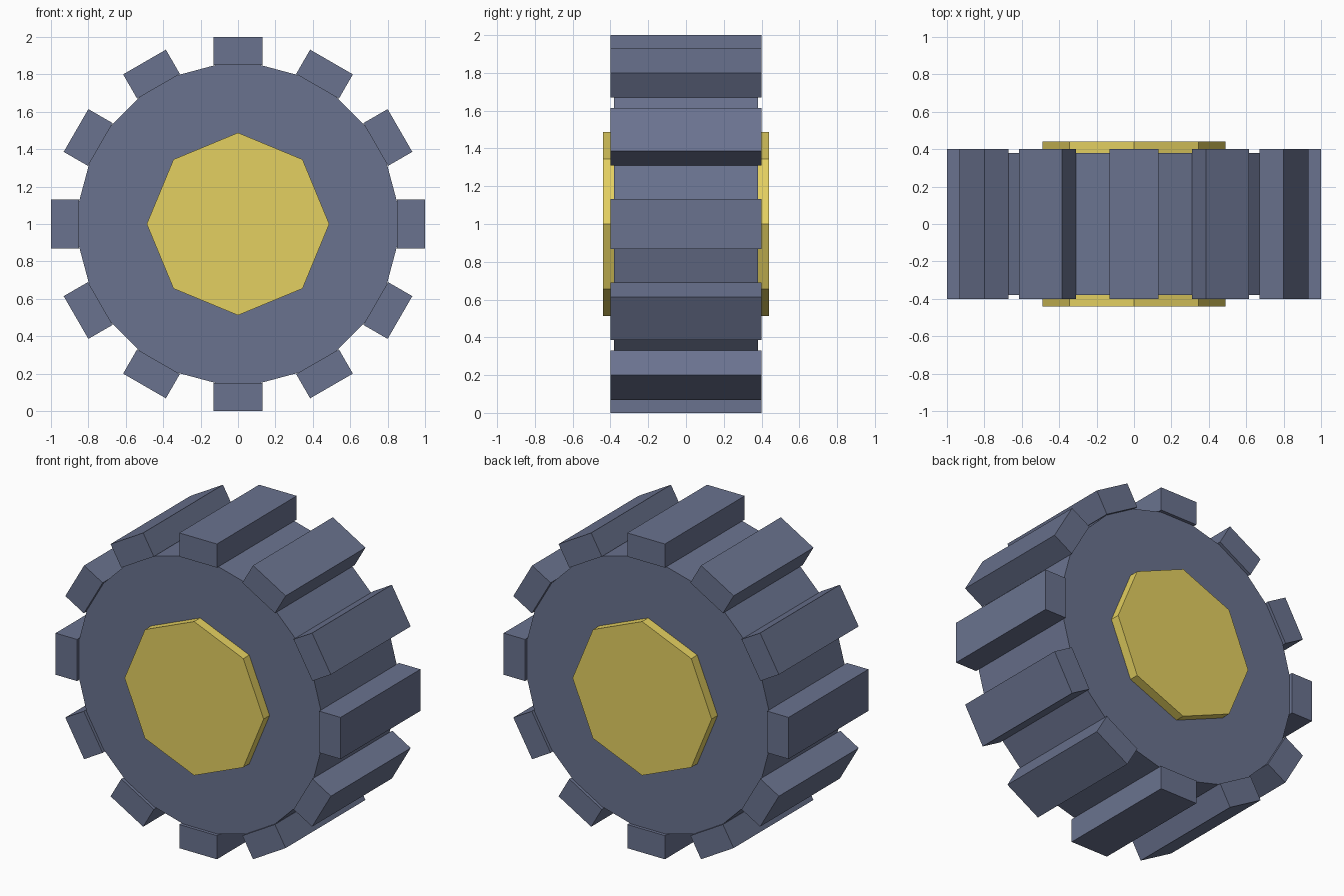
import bpy
import math
from mathutils import Matrix

default = bpy.data.objects.get("Cube")
if default:
    bpy.data.objects.remove(default, do_unlink=True)

CENTRE = Matrix.Translation((0, 0, 1))
LUGS = 12
LUG_WIDTH, LUG_BASE, LUG_TOP, LUG_DEPTH = 0.264, 0.85, 1.0, 0.8


def make_material(name, color):
    mat = bpy.data.materials.new(name)
    mat.use_nodes = True
    mat.diffuse_color = (*color, 1)
    mat.node_tree.nodes["Principled BSDF"].inputs["Base Color"].default_value = (*color, 1)
    return mat


def finish(name, mat):
    obj = bpy.context.object
    obj.name = name
    obj.data.materials.append(mat)
    return obj


def disc(name, sides, radius, y_min, y_max, mat):
    """Flat-sided disc along y with one corner on the x axis."""
    bpy.ops.mesh.primitive_cylinder_add(vertices=sides, radius=radius, depth=y_max - y_min)
    obj = finish(name, mat)
    obj.data.transform(Matrix.Rotation(math.pi / 2, 4, 'X'))
    obj.matrix_world = CENTRE @ Matrix.Translation((0, (y_min + y_max) / 2, 0))
    return obj


rubber = make_material("slate rubber", (0.144, 0.171, 0.275))
yellow = make_material("yellow hub", (0.775, 0.631, 0.119))

# Tyre body
disc("tyre_body", LUGS, 0.882, -0.38, 0.38, rubber)

# Hub caps on both sides
disc("front_hub", 8, 0.488, -0.44, -0.3, yellow)
disc("back_hub", 8, 0.488, 0.3, 0.44, yellow)

# Tread lugs around the rim
for i in range(LUGS):
    bpy.ops.mesh.primitive_cube_add(size=1)
    lug = finish(f"tread_lug_{i + 1}", rubber)
    lug.data.transform(Matrix.Diagonal((LUG_WIDTH, LUG_DEPTH, LUG_TOP - LUG_BASE, 1)))
    lug.data.transform(Matrix.Translation((0, 0, (LUG_TOP + LUG_BASE) / 2)))
    lug.matrix_world = CENTRE @ Matrix.Rotation(i * math.tau / LUGS, 4, 'Y')
